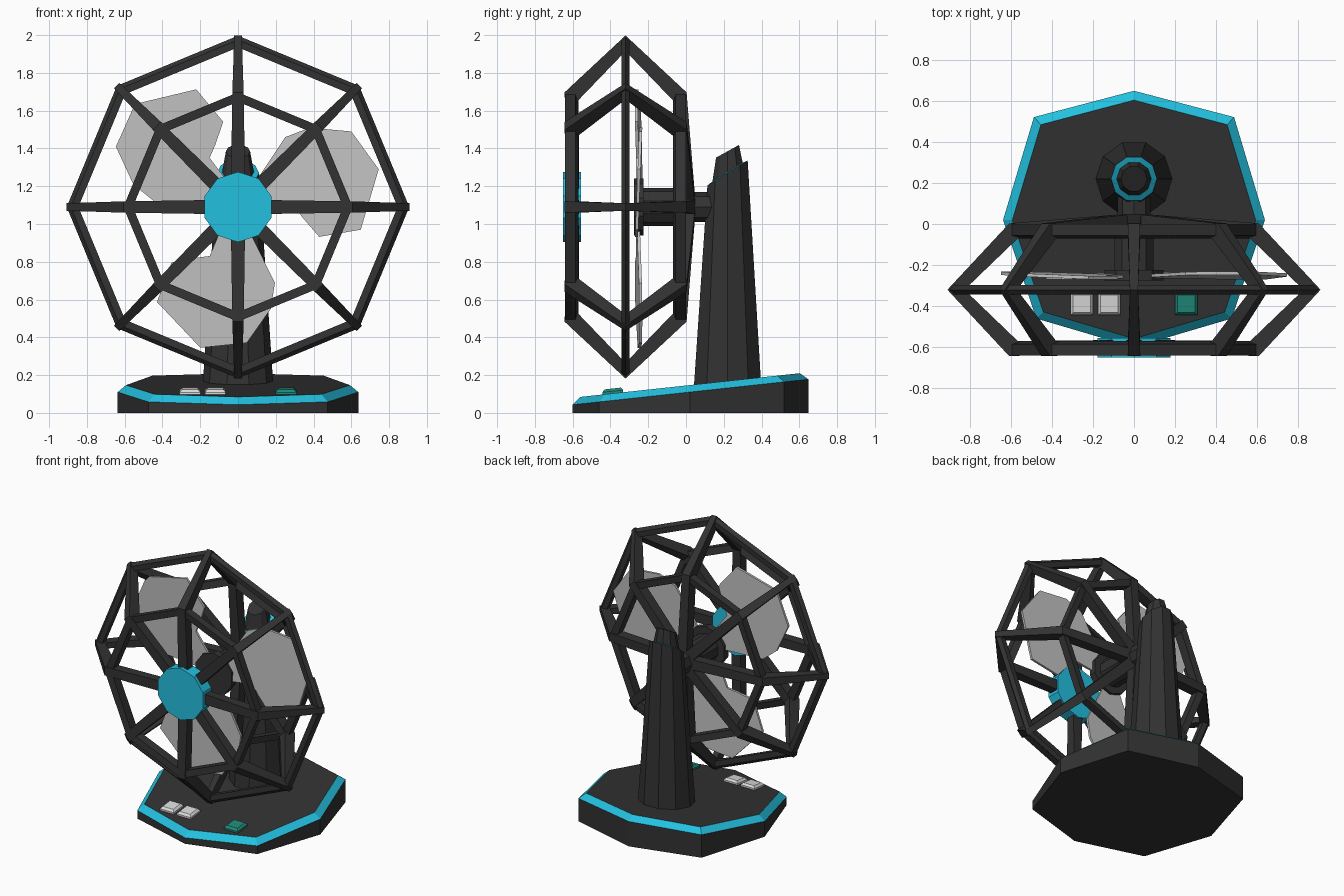
import bpy, bmesh, math
from mathutils import Vector, Matrix

if "Cube" in bpy.data.objects:
    bpy.data.objects.remove(bpy.data.objects["Cube"])

AXIS_Z = 1.09      # height of the fan axis
MID_Y = -0.32      # middle plane of the cage


def material(name, r, g, b):
    m = bpy.data.materials.new(name)
    m.diffuse_color = (r, g, b, 1)
    m.use_nodes = True
    m.node_tree.nodes["Principled BSDF"].inputs["Base Color"].default_value = m.diffuse_color
    return m


DARK = material("charcoal", 0.032, 0.032, 0.032)
CYAN = material("cyan", 0.017, 0.53, 0.74)
GREY = material("blade_grey", 0.54, 0.54, 0.54)
WHITE = material("button_white", 0.72, 0.72, 0.72)
GREEN = material("button_green", 0.014, 0.25, 0.19)


def loft(bm, rings, closed=False, mats=None):
    """Skin equal-length rings of points; cap the ends unless closed."""
    vs = [[bm.verts.new(p) for p in r] for r in rings]
    n = len(vs[0])
    for i in range(len(vs) if closed else len(vs) - 1):
        a, b = vs[i], vs[(i + 1) % len(vs)]
        for j in range(n):
            k = (j + 1) % n
            f = bm.faces.new((a[j], a[k], b[k], b[j]))
            f.material_index = mats[i] if mats else 0
    if not closed:
        bm.faces.new(vs[0])
        bm.faces.new(vs[-1])


def finish(name, bm, *mats):
    bmesh.ops.recalc_face_normals(bm, faces=bm.faces)
    me = bpy.data.meshes.new(name)
    bm.to_mesh(me)
    bm.free()
    for m in mats:
        me.materials.append(m)
    ob = bpy.data.objects.new(name, me)
    bpy.context.collection.objects.link(ob)
    return ob


def polar(r, y, a, side=0.0):
    """Point around the fan axis, a measured from +x, side = tangential offset."""
    c, s = math.cos(a), math.sin(a)
    return Vector((r * c - side * s, y, AXIS_Z + r * s + side * c))


def fan_cylinder(name, r, y0, y1, n, mat):
    bm = bmesh.new()
    loft(bm, [[polar(r, y, math.pi / 2 + math.tau * i / n) for i in range(n)] for y in (y0, y1)])
    return finish(name, bm, mat)


# Base: eight-sided wedge with a cyan chamfer and sloping top
half = [(0, -0.6), (0.475, -0.46), (0.637, 0.02), (0.487, 0.52), (0, 0.648)]
outline = half + [(-x, y) for x, y in half[-2:0:-1]]


def base_top(y):
    return 0.145 + 0.108 * y


bm = bmesh.new()
loft(bm, [[(x, y, 0) for x, y in outline],
          [(x, y, base_top(y) - 0.037) for x, y in outline],
          [(x * 0.93, y * 0.93, base_top(y * 0.93)) for x, y in outline]], mats=[0, 1])
finish("base", bm, DARK, CYAN)

# Buttons on the base
for name, x, mat in (("button_left", -0.254, WHITE), ("button_middle", -0.12, WHITE),
                     ("button_right", 0.254, GREEN)):
    bm = bmesh.new()
    rings = []
    for h, s in ((-0.01, 0.055), (0.012, 0.055), (0.026, 0.042)):
        rings.append([(x + s * i, -0.388 + s * j, base_top(-0.388 + s * j) + h)
                      for i, j in ((-1, -1), (1, -1), (1, 1), (-1, 1))])
    loft(bm, rings)
    finish(name, bm, mat)

# Post: ten-sided taper, slanted shoulder with a cyan ring, dark cap
POST_Y = 0.22


def post_ring(r, z, slope):
    pts = []
    for i in range(10):
        a = math.tau * i / 10
        y = r * math.sin(a)
        pts.append((r * math.cos(a), POST_Y + y, z + slope * y))
    return pts


bm = bmesh.new()
loft(bm, [post_ring(0.19, 0.1, 0), post_ring(0.112, 1.27, 0.62),
          post_ring(0.084, 1.275, 0.62), post_ring(0.064, 1.385, 0.55)], mats=[0, 1, 0])
finish("post", bm, DARK, CYAN)

# Motor, arm and hubs along the fan axis
fan_cylinder("motor_arm", 0.08, -0.06, 0.18, 8, DARK)
fan_cylinder("motor", 0.1, -0.24, -0.04, 10, DARK)
fan_cylinder("blade_hub", 0.15, -0.275, -0.225, 10, DARK)
fan_cylinder("front_badge", 0.186, -0.65, -0.555, 10, CYAN)

# Three blades
blade = [(0.06, -0.03), (0.3, 0.0), (0.345, -0.06), (0.43, -0.158), (0.65, -0.12),
         (0.745, 0.2), (0.6, 0.4), (0.38, 0.42), (0.25, 0.37), (0.07, 0.1)]
for k in range(3):
    a = math.tau * k / 3
    bm = bmesh.new()
    loft(bm, [[polar(u, -0.252 + 0.04 * (v - 0.1) + d, a, v) for u, v in blade]
              for d in (-0.008, 0.008)])
    finish("blade_%d" % (k + 1), bm, GREY)

# Cage rings: eight-sided, (radius, y) profiles
for name, profile in (
        ("cage_middle_ring", [(0.907, -0.32), (0.885, -0.342), (0.845, -0.34),
                              (0.845, -0.30), (0.885, -0.298)]),
        ("cage_front_ring", [(0.607, -0.64), (0.607, -0.585), (0.557, -0.57), (0.557, -0.635)]),
        ("cage_back_ring", [(0.607, 0.0), (0.607, -0.055), (0.557, -0.07), (0.557, -0.005)])):
    bm = bmesh.new()
    loft(bm, [[polar(r, y, math.tau * i / 8) for r, y in profile] for i in range(8)], closed=True)
    finish(name, bm, DARK)

# Cage ribs: front hub - front ring - middle ring - back ring - motor
# each station: outer (r, y), inner (r, y), half width
stations = [((0.15, -0.625), (0.15, -0.565), 0.037),
            ((0.607, -0.643), (0.565, -0.57), 0.03),
            ((0.908, MID_Y), (0.825, MID_Y), 0.02),
            ((0.607, 0.003), (0.565, -0.07), 0.03),
            ((0.03, 0.05), (0.03, -0.02), 0.037)]
for k in range(8):
    a = math.tau * k / 8
    bm = bmesh.new()
    loft(bm, [[polar(*o, a, -w), polar(*o, a, w), polar(*i, a, w), polar(*i, a, -w)]
              for o, i, w in stations])
    finish("cage_rib_%d" % (k + 1), bm, DARK)
